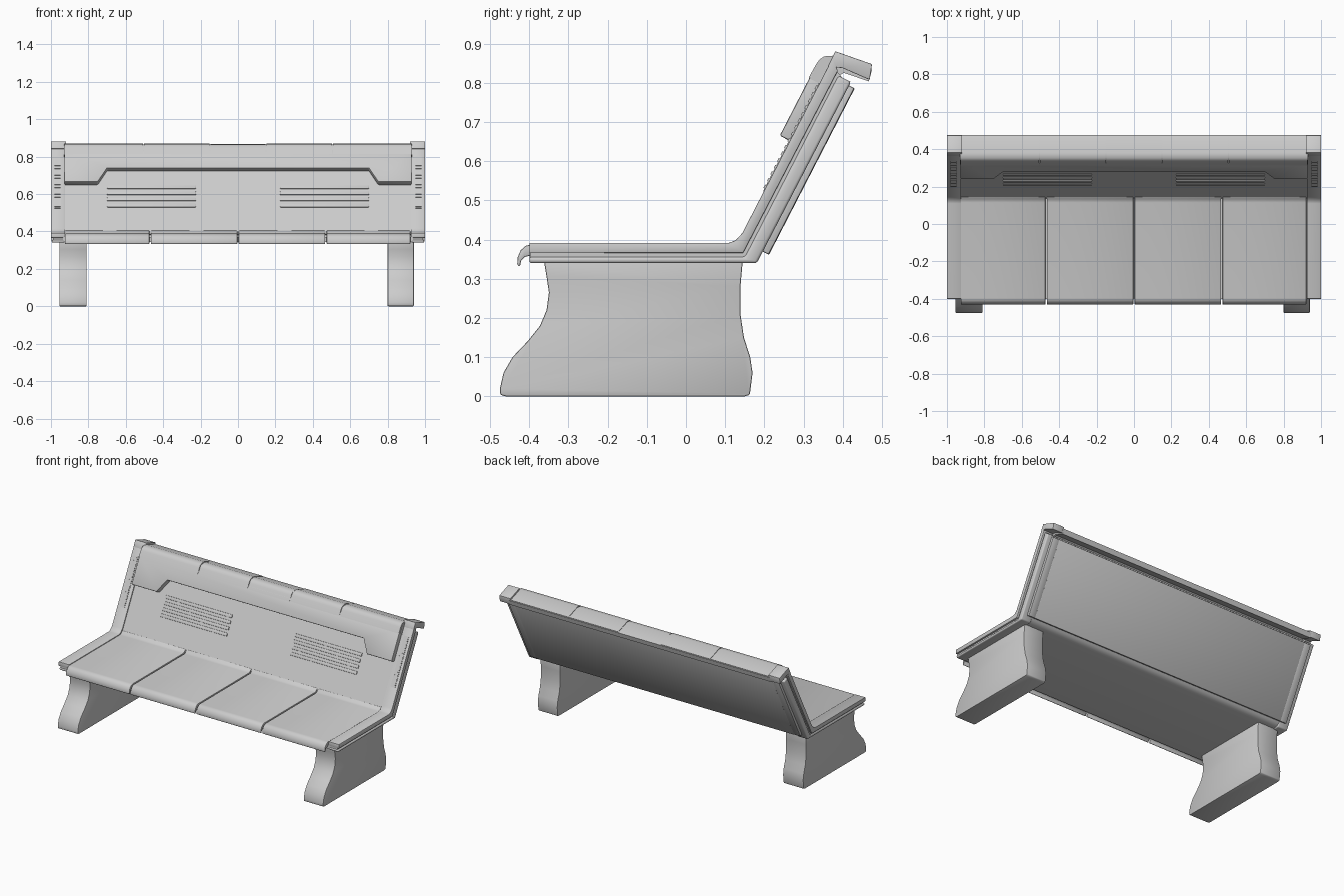
import bpy, bmesh, math
from mathutils import Vector

DY, DZ = 0.458, 0.889          # direction up the reclined back, in the y-z plane


def bk(s, n):
    """Point on the backrest: s up the slope, n behind the front plane."""
    return (0.13 + DY * s + DZ * n, 0.39 + DZ * s - DY * n)


def corner(z, n):
    """Where the seat level z meets the back plane at depth n."""
    return bk((z - 0.39 + DY * n) / DZ, n)


def solid(name, loop, offset, bevel=0.0, segs=2):
    """Extrude a 3D loop along an offset, optionally bevelling sharp edges."""
    bm = bmesh.new()
    base = bm.faces.new([bm.verts.new(p) for p in loop])
    ext = bmesh.ops.extrude_face_region(bm, geom=[base], use_keep_orig=True)
    new = [g for g in ext["geom"] if isinstance(g, bmesh.types.BMVert)]
    bmesh.ops.translate(bm, verts=new, vec=Vector(offset))
    bmesh.ops.recalc_face_normals(bm, faces=bm.faces)
    if bevel:
        edges = [e for e in bm.edges if e.calc_face_angle(0) > math.radians(40)]
        bmesh.ops.bevel(bm, geom=edges, offset=bevel, segments=segs,
                        profile=0.5, affect='EDGES', clamp_overlap=True)
    me = bpy.data.meshes.new(name)
    bm.to_mesh(me)
    bm.free()
    for p in me.polygons:
        p.use_smooth = True
    me.set_sharp_from_angle(angle=math.radians(35))
    ob = bpy.data.objects.new(name, me)
    bpy.context.collection.objects.link(ob)
    return ob


def prism(name, profile, x0, x1, bevel=0.0, segs=2):
    return solid(name, [(x0, y, z) for y, z in profile], (x1 - x0, 0, 0), bevel, segs)


def plate(name, outline, n0, n1, bevel=0.0):
    """Plate lying on the backrest; outline in (x, s), from depth n0 to n1."""
    loop = [(x, *bk(s, n0)) for x, s in outline]
    return solid(name, loop, (0, DZ * (n1 - n0), -DY * (n1 - n0)), bevel)


def rect(x0, x1, s0, s1):
    return [(x0, s0), (x1, s0), (x1, s1), (x0, s1)]


# Legs with flared feet
leg = [(-0.474, 0.004), (-0.475, 0.02), (-0.466, 0.06), (-0.443, 0.1), (-0.405, 0.14),
       (-0.373, 0.18), (-0.356, 0.22), (-0.35, 0.265), (-0.356, 0.305), (-0.363, 0.347),
       (0.145, 0.347), (0.139, 0.28), (0.139, 0.21), (0.148, 0.15), (0.164, 0.1),
       (0.17, 0.06), (0.163, 0.004), (0.15, 0), (-0.46, 0)]
prism("left_leg", leg, -0.955, -0.81, 0.004)
prism("right_leg", leg, 0.80, 0.94, 0.004)

# Seat and back shell with a rounded rear corner
low = Vector(corner(0.345, 0.068))
prism("bench_shell",
      [(-0.40, 0.37), corner(0.37, 0.018), bk(0.5, 0.018), bk(0.5, 0.068), bk(0.03, 0.068),
       bk(0.0, 0.065), (low.x - 0.012, low.y + 0.004), (low.x - 0.03, 0.345), (-0.40, 0.345)],
      -0.935, 0.935)

# Backrest face
plate("backrest_face", rect(-0.93, 0.93, 0.0, 0.5), 0.006, 0.03)

# Four seat cushions with a curled front lip
cushion = [(-0.395, 0.388), (-0.41, 0.384), (-0.422, 0.373), (-0.43, 0.355), (-0.431, 0.335),
           (-0.424, 0.332), (-0.421, 0.346), (-0.412, 0.356), (-0.395, 0.36),
           (0.14, 0.36), (0.152, 0.408), (0.14, 0.402), (0.13, 0.393), (0.115, 0.388)]
cuts = [-0.93, -0.47, 0.0, 0.47, 0.925]
for i in range(4):
    prism(f"seat_cushion_{i + 1}", cushion, cuts[i] + 0.004, cuts[i + 1] - 0.004, 0.003)

# Raised upper back pad with stepped lower edge
plate("upper_back_pad",
      [(-0.928, 0.295), (-0.75, 0.295), (-0.70, 0.378), (0.70, 0.378), (0.75, 0.295),
       (0.928, 0.295), (0.928, 0.485), (-0.928, 0.485)], 0.02, -0.029, 0.005)

# Top rail: core and segmented covers
rail = [bk(0.462, -0.031), (0.333, 0.849), (0.341, 0.86), (0.353, 0.868), (0.38, 0.87),
        (0.472, 0.838), (0.464, 0.808), (0.40, 0.83), bk(0.462, 0.01)]
prism("top_rail_core", [(y + 0.003, z - 0.004) for y, z in rail], -0.93, 0.93)
seams = [-0.93, -0.505, -0.15, 0.15, 0.505, 0.93]
for i in range(5):
    drop = 0.003 if i == 2 else 0.0
    prism(f"top_rail_cover_{i + 1}", [(y, z - drop) for y, z in rail],
          seams[i] + 0.003, seams[i + 1] - 0.003)

# Rear panel
plate("rear_panel", rect(-0.92, 0.92, 0.012, 0.49), 0.06, 0.086, 0.003)

for side, sg in (("left", -1), ("right", 1)):
    # Layered end frame: upper band, recessed groove, lower rounded band
    prism(f"{side}_frame_band",
          [(-0.40, 0.392), (0.11, 0.392), (0.126, 0.398), bk(0.03, 0), bk(0.535, 0),
           bk(0.51, 0.027), corner(0.366, 0.025), (-0.40, 0.366)], sg * 0.925, sg * 1.0, 0.002)
    prism(f"{side}_frame_groove",
          [(-0.397, 0.37), corner(0.37, 0.02), bk(0.51, 0.02), bk(0.5, 0.045),
           corner(0.35, 0.045), (-0.397, 0.35)], sg * 0.925, sg * 0.988)
    prism(f"{side}_frame_lower_band",
          [(-0.40, 0.356), corner(0.356, 0.034), bk(0.5, 0.034), bk(0.5, 0.07),
           corner(0.34, 0.068), (-0.40, 0.34)], sg * 0.925, sg * 0.996, 0.007, 3)
    # Rear end strip
    plate(f"{side}_rear_strip", rect(sg * 0.915, sg * 0.965, 0.012, 0.49), 0.06, 0.085, 0.004)
    # Cap on top of the end frame
    prism(f"{side}_frame_cap",
          [(0.362, 0.842), (0.381, 0.881), (0.475, 0.848), (0.469, 0.808), (0.40, 0.838)],
          sg * 0.92, sg * 1.0, 0.002)
    # Ladder grille along the end frame
    plate(f"{side}_grille_base", rect(sg * 0.948, sg * 0.982, 0.15, 0.46), 0.01, -0.002)
    for k in range(16):
        s = 0.158 + k * 0.019
        plate(f"{side}_grille_rib_{k + 1}", rect(sg * 0.95, sg * 0.98, s, s + 0.009), 0.0, -0.005)
    # Back vents: four raised slats
    for k in range(4):
        s = 0.16 + k * 0.037
        plate(f"{side}_vent_slat_{k + 1}", rect(sg * 0.225, sg * 0.70, s, s + 0.02),
              0.012, 0.001, 0.003)
